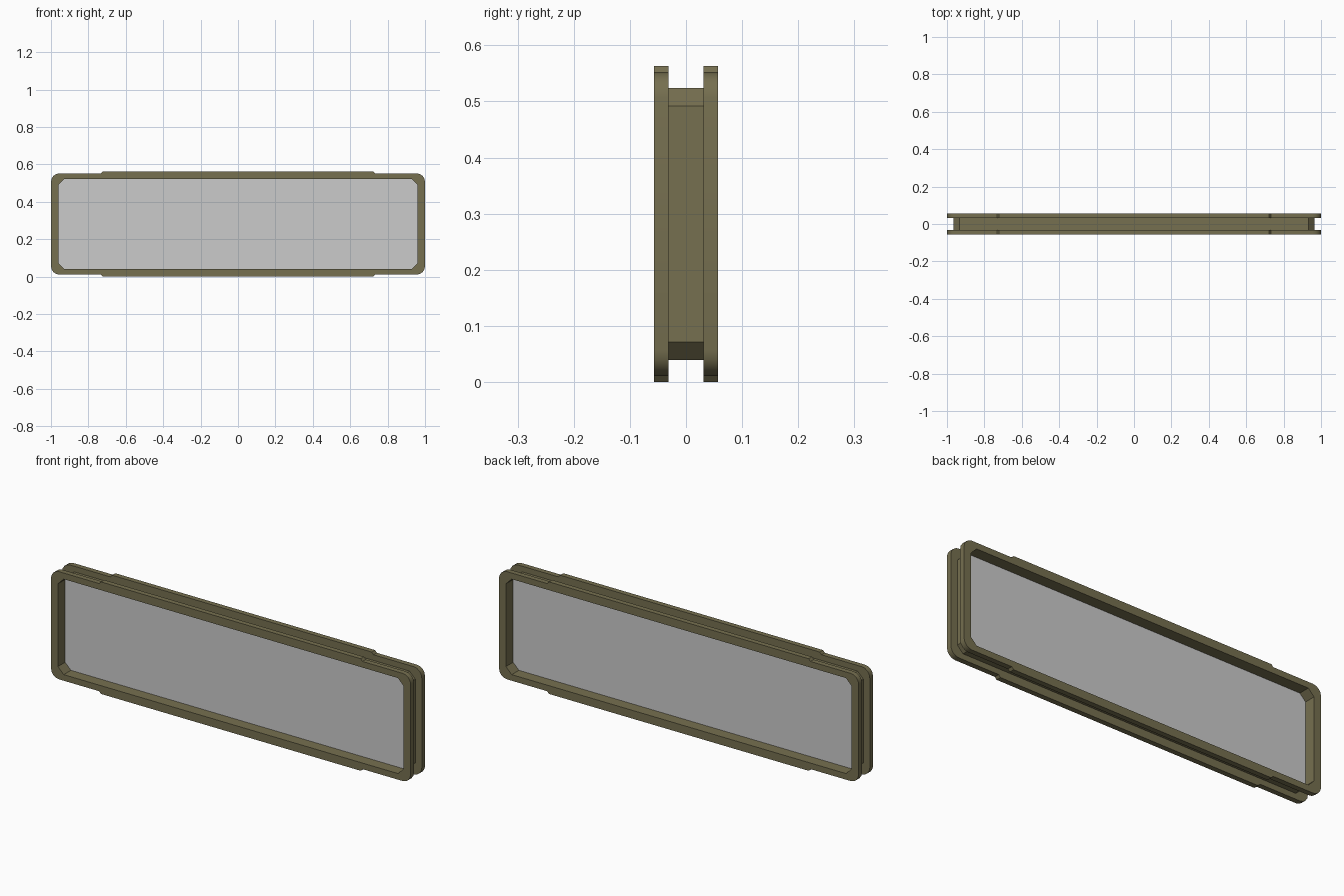
import bpy, bmesh, math

if "Cube" in bpy.data.objects:
    bpy.data.objects.remove(bpy.data.objects["Cube"])

CZ = 0.2815                      # height of the frame centre
OUT_X, OUT_Z, TAB_Z = 1.0, 0.2705, 0.2815
R, SEGS = 0.045, 4               # outer corner rounding
Y_OUT, Y_IN = 0.057, 0.031       # flange faces


def full_loop(quarter):
    """Mirror a top-centre-to-right quarter outline into a closed loop."""
    right = quarter + [(x, -z) for x, z in reversed(quarter)]
    return right + [(-x, z) for x, z in reversed(right)]


def outer_loop():
    q = [(0.722, TAB_Z), (0.732, OUT_Z)]
    for i in range(SEGS + 1):
        a = math.pi / 2 * (1 - i / SEGS)
        q.append((OUT_X - R + R * math.cos(a), OUT_Z - R + R * math.sin(a)))
    return full_loop(q)


def inner_loop(hx, hz, c=0.032):
    q = [(0.722, hz), (0.732, hz)]
    for i in range(SEGS + 1):
        t = i / SEGS
        q.append((hx - c * (1 - t), hz - c * t))
    return full_loop(q)


def make_object(name, bm):
    bmesh.ops.recalc_face_normals(bm, faces=bm.faces)
    me = bpy.data.meshes.new(name)
    bm.to_mesh(me)
    bm.free()
    ob = bpy.data.objects.new(name, me)
    bpy.context.collection.objects.link(ob)
    return ob


# Frame: a channel-shaped section carried round the outline
outer = outer_loop()
opening = inner_loop(0.961, 0.2400)
core = inner_loop(0.964, 0.2420)
section = [(opening, -Y_OUT), (outer, -Y_OUT), (outer, -Y_IN), (core, -Y_IN),
           (core, Y_IN), (outer, Y_IN), (outer, Y_OUT), (opening, Y_OUT)]
bm = bmesh.new()
rings = [[bm.verts.new((x, y, z + CZ)) for x, z in loop] for loop, y in section]
n = len(outer)
for k, a in enumerate(rings):
    b = rings[(k + 1) % len(rings)]
    for i in range(n):
        j = (i + 1) % n
        bm.faces.new((a[i], a[j], b[j], b[i]))
frame = make_object("window_frame", bm)
mat = bpy.data.materials.new("olive_paint")
mat.diffuse_color = (0.18, 0.16, 0.08, 1)
mat.use_nodes = True
mat.node_tree.nodes["Principled BSDF"].inputs["Base Color"].default_value = mat.diffuse_color
frame.data.materials.append(mat)
bpy.context.view_layer.objects.active = frame
frame.select_set(True)
bpy.ops.object.shade_smooth_by_angle(angle=math.radians(30))

# Pane: flat sheet in the middle of the opening
bm = bmesh.new()
bm.faces.new([bm.verts.new((x, 0, z + CZ)) for x, z in inner_loop(0.962, 0.241)])
make_object("glass_pane", bm)
